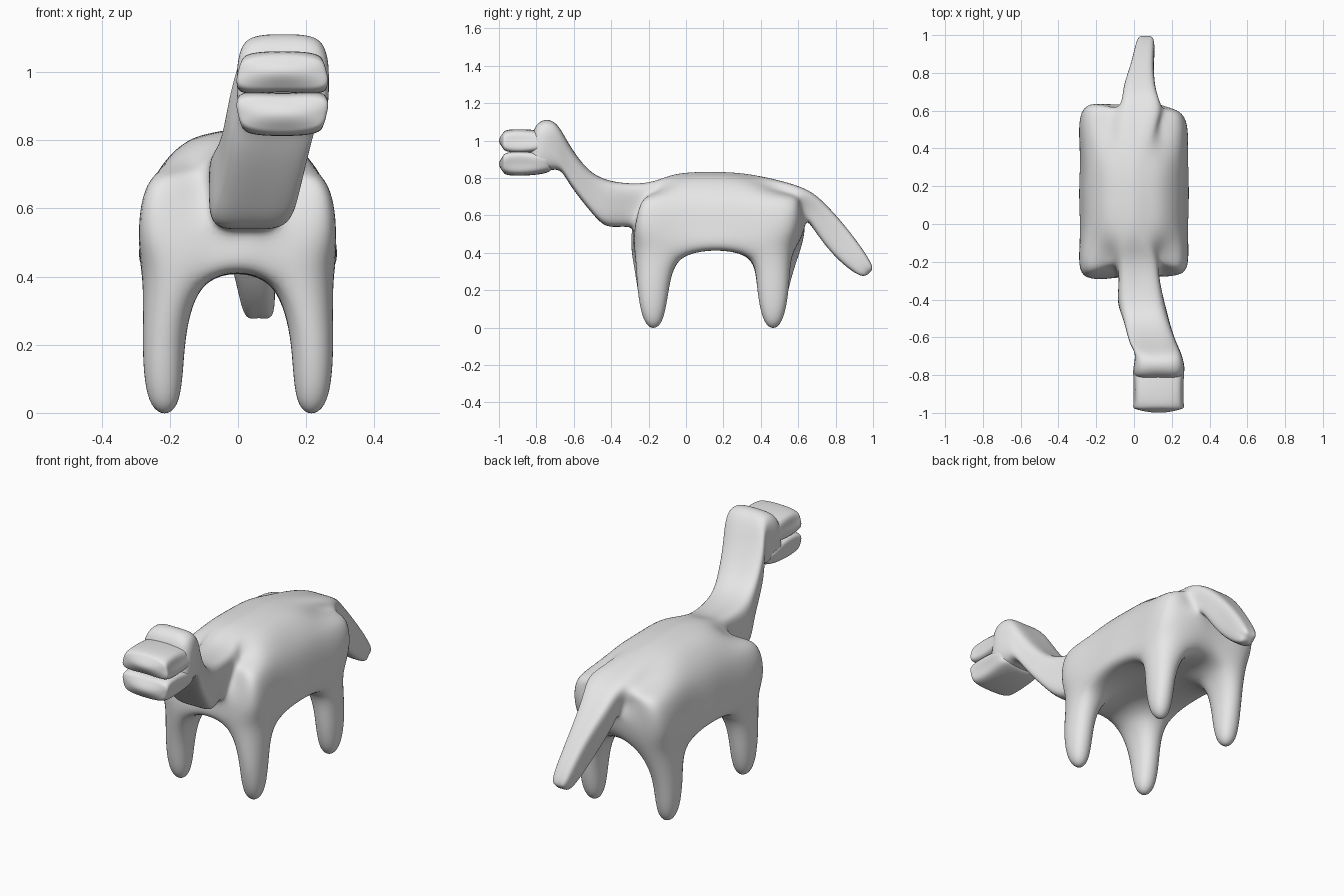
import bpy, bmesh
from mathutils import Vector

cube = bpy.data.objects.get("Cube")
if cube:
    bpy.data.objects.remove(cube, do_unlink=True)

grey = bpy.data.materials.new("plain grey")
grey.use_nodes = True
grey.diffuse_color = (0.8, 0.8, 0.8, 1)
grey.node_tree.nodes["Principled BSDF"].inputs["Base Color"].default_value = (0.8, 0.8, 0.8, 1)


def limit_point(v):
    """Where a cage vertex lands once the quad cage is fully smoothed."""
    n = len(v.link_edges)
    total = v.co * n * n
    for e in v.link_edges:
        total += e.other_vert(v).co * 4
    for loop in v.link_loops:
        total += loop.link_loop_next.link_loop_next.vert.co
    return total / (n * (n + 5))


def smooth_cage(name, cells, place):
    """Skin a set of grid cells, then subdivide so it passes through place(i, j, k)."""
    bm = bmesh.new()
    verts = {}

    def corner(key):
        if key not in verts:
            verts[key] = bm.verts.new(place(*key))
        return verts[key]

    for cell in cells:
        for axis in range(3):
            for side in (0, 1):
                beyond = list(cell)
                beyond[axis] += 2 * side - 1
                if tuple(beyond) in cells:
                    continue
                quad = []
                for a, b in ((0, 0), (1, 0), (1, 1), (0, 1)):
                    key = list(cell)
                    key[axis] += side
                    key[(axis + 1) % 3] += a
                    key[(axis + 2) % 3] += b
                    quad.append(corner(tuple(key)))
                bm.faces.new(quad)
    bmesh.ops.recalc_face_normals(bm, faces=bm.faces)

    goals = {v: v.co.copy() for v in bm.verts}
    for _ in range(10):
        moves = {v: goals[v] - limit_point(v) for v in bm.verts}
        for v, move in moves.items():
            v.co += move
    for f in bm.faces:
        f.smooth = True
    mesh = bpy.data.meshes.new(name)
    bm.to_mesh(mesh)
    bm.free()
    mesh.materials.append(grey)
    obj = bpy.data.objects.new(name, mesh)
    bpy.context.collection.objects.link(obj)
    sub = obj.modifiers.new("smooth", 'SUBSURF')
    sub.levels = sub.render_levels = 3
    return obj


# Neck and tail sections: top (y, z), bottom (y, z), centre x, half width
SECTIONS = {
    -5: ((-0.795, 1.085), (-0.82, 0.83), 0.13, 0.125),
    -4: ((-0.71, 1.10), (-0.70, 0.845), 0.13, 0.125),
    -3: ((-0.63, 0.99), (-0.62, 0.765), 0.10, 0.123),
    -2: ((-0.52, 0.845), (-0.50, 0.61), 0.065, 0.12),
    -1: ((-0.38, 0.78), (-0.40, 0.54), 0.035, 0.12),
    0: ((-0.20, 0.775), (-0.285, 0.525), 0.02, 0.115),
    4: ((0.60, 0.755), (0.635, 0.545), 0.03, 0.12),
    5: ((0.74, 0.665), (0.68, 0.53), 0.03, 0.085),
    6: ((0.88, 0.505), (0.79, 0.39), 0.045, 0.06),
    7: ((0.985, 0.35), (0.92, 0.285), 0.06, 0.045),
}
TIPS = {-5: Vector((0, -0.025, 0)), 7: Vector((0, 0.03, -0.025))}

# Torso levels k: half width, height, front y, back y
LEVELS = {2: (0.27, 0.42, -0.265, 0.57), 3: (0.283, 0.53, -0.28, 0.60),
          4: (0.25, 0.68, -0.255, 0.61), 5: (0.16, 0.83, -0.19, 0.56)}
BACK_LINE = (0.765, 0.82, 0.832, 0.815, 0.765)


def section_point(i, j, k):
    top, bottom, cx, half = SECTIONS[j]
    u, w = i - 2, k - 4
    top, bottom = Vector((0, *top)), Vector((0, *bottom))
    p = (top + bottom) / 2 + (top - bottom) / 2 * w * (0.87 if u else 1)
    p.x = cx + u * half * (0.85 if w else 1)
    if not u and not w:
        p += TIPS.get(j, Vector())
    return p


def leg_point(i, j, k):
    cx = 0.217 if i > 2 else -0.217
    cy = -0.175 if j < 2 else 0.465
    sx = 1 if i in (1, 4) else -1
    sy = 1 if j in (1, 4) else -1
    if k == 0:
        return Vector((cx + sx * 0.03, cy + sy * 0.033, 0.037))
    return Vector((cx + sx * 0.045, cy + sy * 0.06, 0.2))


def torso_point(i, j, k):
    half, z, front, back = LEVELS[k]
    x = half * (-1, -0.45, 0, 0.45, 1)[i]
    y = (front, -0.055, 0.16, 0.365, back)[j]
    side, end = i in (0, 4), j in (0, 4)
    if side and end:
        x *= 0.94
        y += 0.02 if j == 0 else -0.02
    if end:
        y *= 1 - 0.15 * x
    if k == 5:
        z = BACK_LINE[j] - (0.045 if side else 0.01 if i != 2 else 0)
    if k == 2 and i != 2 and j != 2:
        z = 0.40 if side and end else 0.38
    return Vector((x, y, z))


def body_point(i, j, k):
    if k < 2:
        return leg_point(i, j, k)
    if j in SECTIONS and 1 <= i <= 3 and k >= 3:
        return section_point(i, j, k)
    return torso_point(i, j, k)


# Torso, legs, neck with head, and tail share one continuous skin
body = {(i, j, k) for i in range(4) for j in range(4) for k in (2, 3, 4)}
body |= {(i, j, k) for i in (0, 3) for j in (0, 3) for k in (0, 1)}
body |= {(i, j, k) for i in (1, 2) for k in (3, 4)
         for j in (*range(-5, 0), *range(4, 7))}
smooth_cage("body", body, body_point)


# Upper and lower jaw: rounded blocks, flatter where they meet
def make_jaw(name, middle, half, outer):
    def jaw_point(i, j, k):
        u, w = i - 1, k - 1
        y = (-0.98, -0.945, -0.83, -0.73)[j]
        sx, sz = (0.9, 0.66) if j in (0, 3) else (1, 1)
        if u and w:
            sx *= 0.82 if w == outer else 0.95
            sz *= 0.8 if w == outer else 0.95
        if j == 0 and not u and not w:
            y = -1.0
        return Vector((0.13 + u * 0.127 * sx, y, middle + w * half * sz))

    cells = {(i, j, k) for i in (0, 1) for j in range(3) for k in (0, 1)}
    smooth_cage(name, cells, jaw_point)


make_jaw("upper_jaw", 1.0, 0.058, 1)
make_jaw("lower_jaw", 0.875, 0.06, -1)
